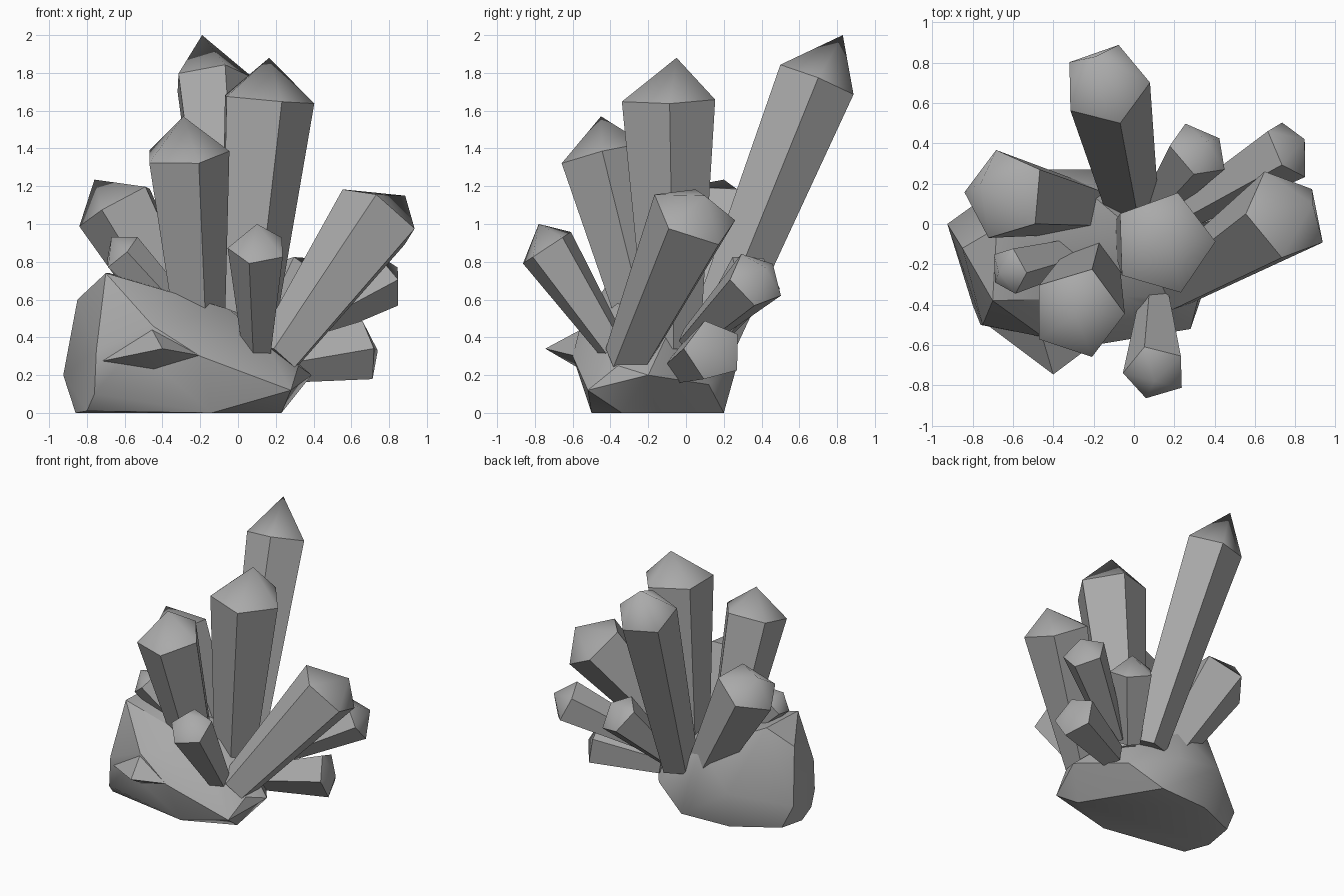
import bpy, bmesh, math
from mathutils import Vector

cube = bpy.data.objects.get("Cube")
if cube:
    bpy.data.objects.remove(cube, do_unlink=True)

# Single stone material
stone = bpy.data.materials.new("stone_grey")
stone.use_nodes = True
GREY = (0.4, 0.4, 0.4, 1)
stone.diffuse_color = GREY
stone.node_tree.nodes["Principled BSDF"].inputs["Base Color"].default_value = GREY


def add_object(name, bm):
    mesh = bpy.data.meshes.new(name)
    bmesh.ops.recalc_face_normals(bm, faces=bm.faces)
    bm.to_mesh(mesh)
    bm.free()
    mesh.materials.append(stone)
    obj = bpy.data.objects.new(name, mesh)
    bpy.context.collection.objects.link(obj)
    return obj


def crystal(name, base, shoulder, tip, r_base, r_top, corner):
    """Five-sided shaft widening from base to shoulder, closed by a point."""
    base, shoulder, tip = Vector(base), Vector(shoulder), Vector(tip)
    axis = (shoulder - base).normalized()
    u = Vector(corner)
    u = (u - axis * u.dot(axis)).normalized()
    v = axis.cross(u)
    bm = bmesh.new()

    def ring(centre, r):
        angles = [math.tau * i / 5 for i in range(5)]
        return [bm.verts.new(centre + r * (u * math.cos(a) + v * math.sin(a))) for a in angles]

    low, high = ring(base, r_base), ring(shoulder, r_top)
    apex = bm.verts.new(tip)
    bm.faces.new(low[::-1])
    for i in range(5):
        j = (i + 1) % 5
        bm.faces.new((low[i], low[j], high[j], high[i]))
        bm.faces.new((high[i], high[j], apex)).smooth = True
    # Only the edges running to the point are soft
    for e in bm.edges:
        e.smooth = apex in e.verts
    return add_object(name, bm)


def boulder(name, points, angle):
    """Faceted lump wrapped around a few corner points."""
    bm = bmesh.new()
    for p in points:
        bm.verts.new(p)
    hull = bmesh.ops.convex_hull(bm, input=bm.verts)
    spare = [g for g in hull["geom_interior"] if isinstance(g, bmesh.types.BMVert)]
    bmesh.ops.delete(bm, geom=spare, context="VERTS")
    obj = add_object(name, bm)
    bpy.ops.object.select_all(action="DESELECT")
    obj.select_set(True)
    bpy.context.view_layer.objects.active = obj
    bpy.ops.object.shade_smooth_by_angle(angle=math.radians(angle))
    return obj


# Crystals: base, shoulder centre, tip, base radius, shoulder radius, corner direction
crystal("tall_back_crystal", (-.02, .12, .35), (-.14, .69, 1.76), (-.19, .83, 2), .14, .22, (1, .02, 0))
crystal("centre_crystal", (.03, -.07, .35), (.145, -.095, 1.66), (.165, -.05, 1.88), .15, .26, (1, .03, 0))
crystal("left_front_crystal", (-.21, -.2, .4), (-.28, -.44, 1.37), (-.29, -.45, 1.57), .14, .235, (1, 0, 0))
crystal("left_back_crystal", (-.25, .08, .4), (-.64, .145, 1.1), (-.76, .2, 1.235), .14, .23, (-.06, .2, 0))
crystal("left_small_crystal", (-.24, -.13, .45), (-.62, -.23, .85), (-.67, -.24, .93), .08, .12, (.04, -.13, 0))
crystal("right_crystal", (.2, -.31, .28), (.75, .045, 1.045), (.885, .1, 1.15), .13, .24, (.17, -.13, -.07))
crystal("front_small_crystal", (.105, -.37, .32), (.105, -.735, .875), (.1, -.78, 1), .08, .16, (-.05, -.155, -.07))
crystal("right_back_crystal", (.2, .03, .38), (.765, .37, .705), (.845, .42, .77), .08, .16, (.09, -.15, 0))
crystal("back_small_crystal", (.1, .08, .35), (.32, .365, .72), (.36, .41, .82), .08, .16, (.11, .065, -.11))
crystal("right_low_crystal", (.2, -.01, .25), (.67, .145, .33), (.74, .145, .33), .1, .165, (0, -.04, .15))

# Rock base
boulder("rock_base", [
    (-.86, -.2, 0), (-.84, .02, .02), (-.8, -.4, .01), (-.14, -.5, 0), (.23, -.34, 0), (-.1, .2, 0),
    (-.5, .18, 0), (-.925, 0, .2), (-.76, -.5, .1), (-.75, -.5, .33), (-.85, -.12, .6), (-.7, -.38, .74),
    (-.68, -.02, .74), (-.45, -.56, .46), (-.4, -.57, .22), (-.2, -.6, .3), (.28, -.52, .12),
    (.39, -.2, .2), (.32, -.36, .25), (.15, .12, .15), (-.2, .27, .25), (-.55, .27, .3),
    (-.05, -.36, .55), (.02, -.05, .52), (.15, -.4, .36), (-.25, .18, .55)], 35)
boulder("rock_spur", [
    (-.4, -.745, .34), (-.74, -.49, .27), (-.18, -.58, .3), (-.46, -.54, .45), (-.45, -.54, .22)], 50)
